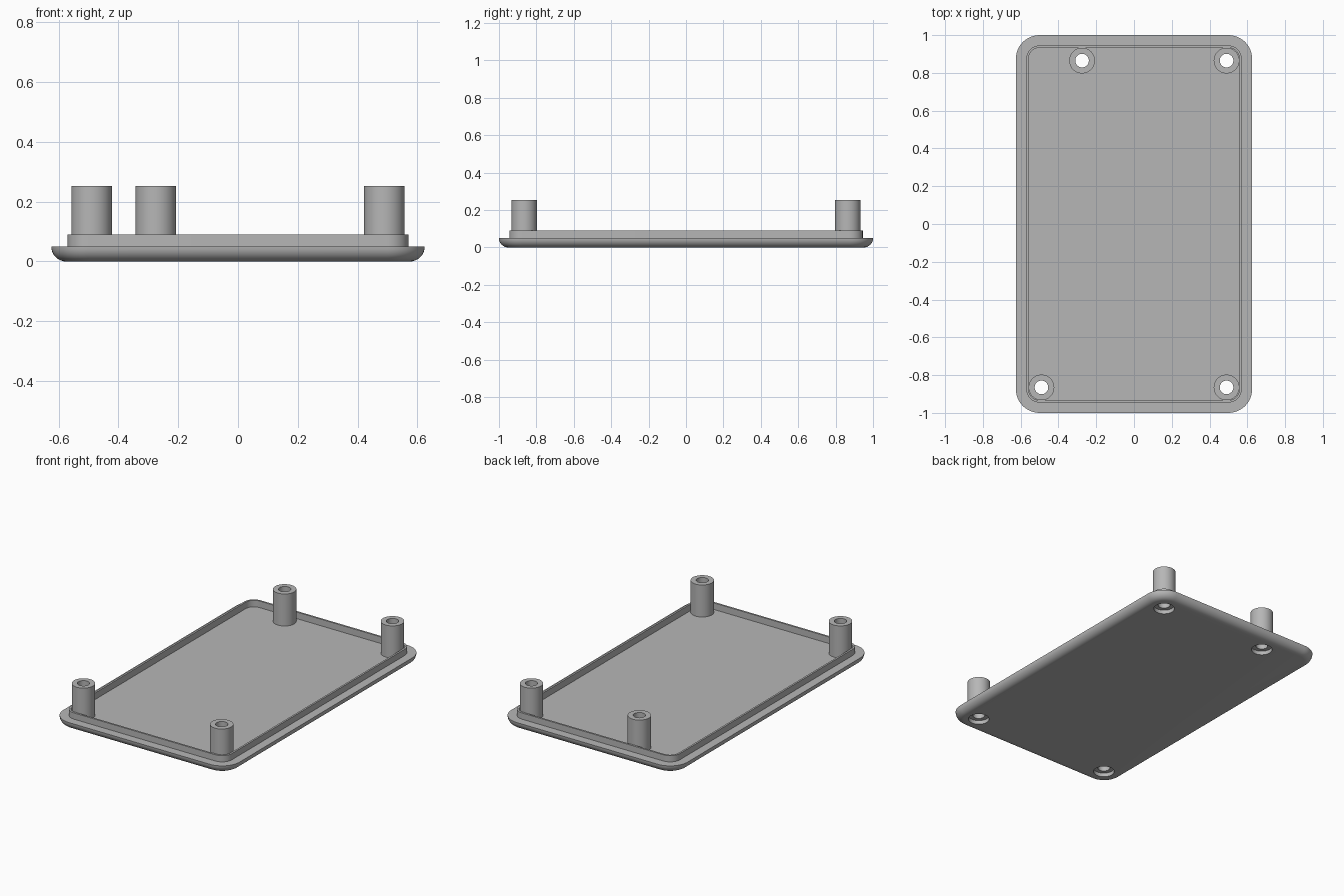
import bpy, bmesh, math

if "Cube" in bpy.data.objects:
    bpy.data.objects.remove(bpy.data.objects["Cube"], do_unlink=True)

HALF_X, HALF_Y, CORNER = 0.625, 1.0, 0.125
RIM_Z, LIP_Z, POST_Z = 0.05, 0.09, 0.253
POST_R, HOLE_R, SINK_R, SINK_DEPTH = 0.068, 0.036, 0.062, 0.025
POSTS = {"post_back_right": (-0.275, 0.865), "post_back_left": (0.49, 0.865),
         "post_front_right": (-0.49, -0.865), "post_front_left": (0.49, -0.865)}

grey = bpy.data.materials.new("plain grey")
grey.use_nodes = True
colour = (0.47, 0.47, 0.47, 1)
grey.diffuse_color = colour
grey.node_tree.nodes["Principled BSDF"].inputs["Base Color"].default_value = colour


def rounded_rect(inset, z, segments=12):
    """Outline of the cover, pulled in by an inset."""
    r = max(CORNER - inset, 0.05)
    cx, cy = HALF_X - inset - r, HALF_Y - inset - r
    points = []
    for quarter, (sx, sy) in enumerate(((1, 1), (-1, 1), (-1, -1), (1, -1))):
        for i in range(segments + 1):
            a = (quarter + i / segments) * math.pi / 2
            points.append((sx * cx + r * math.cos(a), sy * cy + r * math.sin(a), z))
    return points


def circle(x, y, r, z, count=48):
    return [(x + r * math.cos(2 * math.pi * i / count),
             y + r * math.sin(2 * math.pi * i / count), z) for i in range(count)]


def loft(name, loops, closed=False):
    """Skin a stack of loops; cap the ends, or join last to first."""
    bm = bmesh.new()
    rings = [[bm.verts.new(p) for p in loop] for loop in loops]
    pairs = list(zip(rings, rings[1:]))
    if closed:
        pairs.append((rings[-1], rings[0]))
    else:
        bm.faces.new(rings[0])
        bm.faces.new(rings[-1])
    for a, b in pairs:
        for i in range(len(a)):
            j = (i + 1) % len(a)
            bm.faces.new((a[i], a[j], b[j], b[i]))
    bmesh.ops.recalc_face_normals(bm, faces=bm.faces)
    mesh = bpy.data.meshes.new(name)
    bm.to_mesh(mesh)
    bm.free()
    mesh.materials.append(grey)
    obj = bpy.data.objects.new(name, mesh)
    bpy.context.collection.objects.link(obj)
    return obj


def activate(obj):
    bpy.ops.object.select_all(action='DESELECT')
    obj.select_set(True)
    bpy.context.view_layer.objects.active = obj


def smooth(obj):
    activate(obj)
    bpy.ops.object.shade_smooth_by_angle(angle=math.radians(30))


# Cover plate: rounded underside, flat rim, thin raised lip and floor
layers = []
for i in range(9):
    a = i / 8 * math.pi / 2
    layers.append(rounded_rect(RIM_Z * (1 - math.sin(a)), RIM_Z * (1 - math.cos(a))))
for inset, z in ((0.055, RIM_Z), (0.055, LIP_Z), (0.067, LIP_Z), (0.067, RIM_Z - 0.002)):
    layers.append(rounded_rect(inset, z))
plate = loft("cover_plate", layers)

# Screw holes with a wide recess on the underside
for name, (x, y) in POSTS.items():
    cutter = loft("hole_cutter", [circle(x, y, SINK_R, -0.05), circle(x, y, SINK_R, SINK_DEPTH),
                                  circle(x, y, HOLE_R, SINK_DEPTH), circle(x, y, HOLE_R, 0.15)])
    cutter.hide_render = True
    cut = plate.modifiers.new("hole", 'BOOLEAN')
    cut.operation = 'DIFFERENCE'
    cut.solver = 'EXACT'
    cut.object = cutter
    activate(plate)
    bpy.ops.object.modifier_apply(modifier=cut.name)
    bpy.data.objects.remove(cutter, do_unlink=True)
smooth(plate)

# Hollow screw posts
for name, (x, y) in POSTS.items():
    base = RIM_Z - 0.005
    smooth(loft(name, [circle(x, y, POST_R, base), circle(x, y, POST_R, POST_Z),
                       circle(x, y, HOLE_R, POST_Z), circle(x, y, HOLE_R, base)], closed=True))
